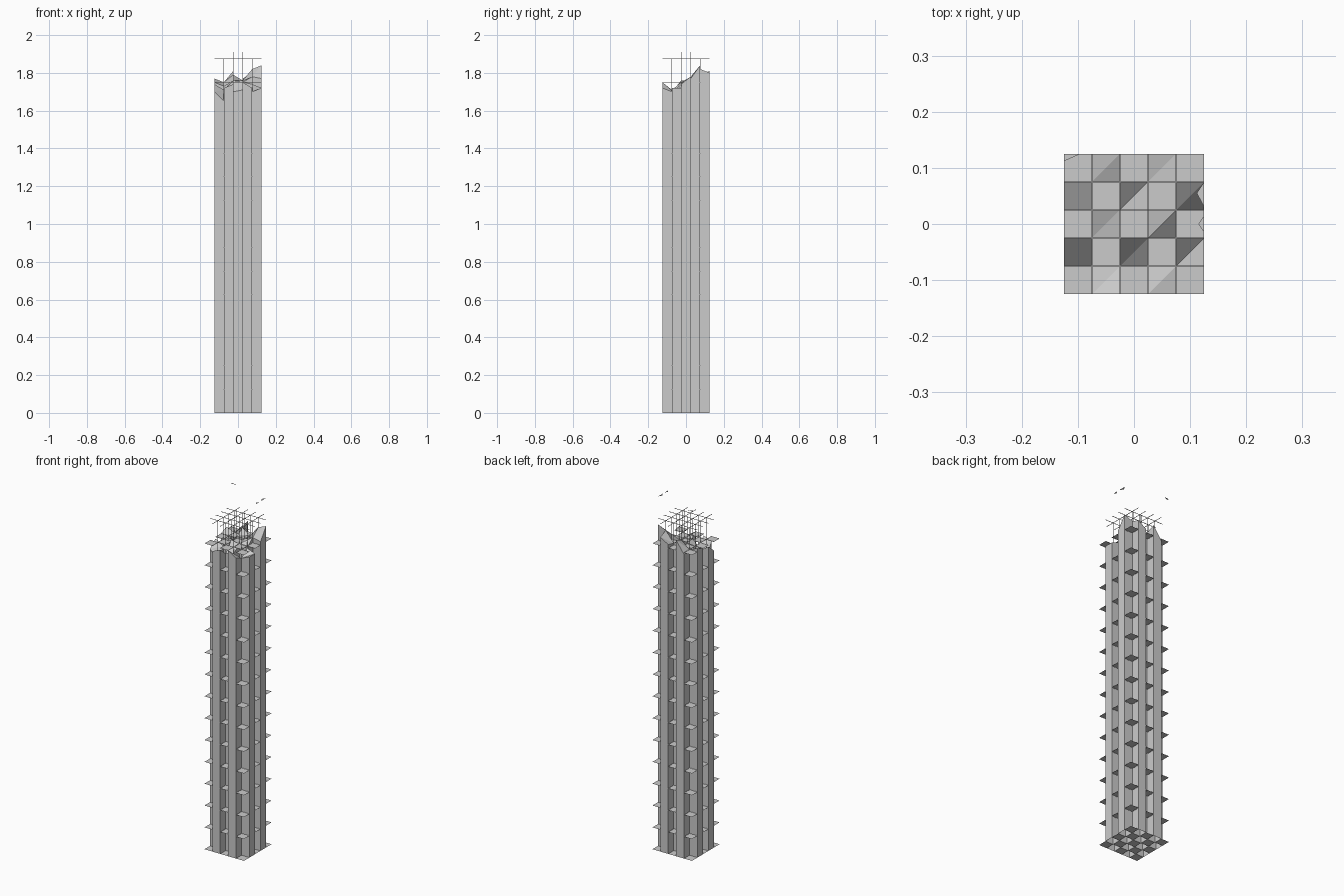
import bpy, bmesh

if "Cube" in bpy.data.objects:
    bpy.data.objects.remove(bpy.data.objects["Cube"])

N, CELL, H, LEVEL = 5, 0.05, 0.125, 0.125
LINES = [-H + CELL * i for i in range(N + 1)]

# broken-top heights at grid corners, rows run front to back
TOP = [
    [1.76, 1.72, 1.74, 1.75, 1.72, 1.74],
    [1.70, 1.65, 1.70, 1.71, 1.70, 1.72],
    [1.74, 1.71, 1.76, 1.75, 1.74, 1.72],
    [1.75, 1.73, 1.76, 1.76, 1.78, 1.77],
    [1.77, 1.75, 1.79, 1.76, 1.82, 1.84],
    [1.77, 1.74, 1.81, 1.77, 1.80, 1.82],
]


def finish(bm, name, weld=True):
    if weld:
        bmesh.ops.remove_doubles(bm, verts=bm.verts, dist=0.00001)
    mesh = bpy.data.meshes.new(name)
    bm.to_mesh(mesh)
    bm.free()
    ob = bpy.data.objects.new(name, mesh)
    bpy.context.collection.objects.link(ob)
    return ob


def face(bm, *pts):
    bm.faces.new([bm.verts.new(p) for p in pts])


def bar(bm, lo, hi):
    geo = bmesh.ops.create_cube(bm, size=1)
    for v in geo["verts"]:
        v.co = [lo[k] if v.co[k] < 0 else hi[k] for k in range(3)]


# hollow concrete tubes on the odd squares of the checkerboard plan
tubes = bmesh.new()
for i in range(N):
    for j in range(N):
        if (i + j) % 2 == 0:
            continue
        ring = [(i, j), (i + 1, j), (i + 1, j + 1), (i, j + 1)]
        cap = []
        for k, (a, b) in enumerate(ring):
            c, d = ring[(k + 1) % 4]
            p, q = (LINES[a], LINES[b]), (LINES[c], LINES[d])
            for n in range(14):
                z0, z1 = n * LEVEL, (n + 1) * LEVEL
                zp, zq = (z1, z1) if n < 13 else (TOP[b][a], TOP[d][c])
                face(tubes, (*p, z0), (*q, z0), (*q, zq), (*p, zp))
            cap.append((*p, TOP[b][a]))
        # fractured cap
        face(tubes, cap[0], cap[1], cap[2])
        face(tubes, cap[0], cap[2], cap[3])
finish(tubes, "concrete_tubes")

# thin floor plates on the even squares
plates = bmesh.new()
for i in range(N):
    for j in range(N):
        if (i + j) % 2:
            continue
        x0, x1, y0, y1 = LINES[i], LINES[i + 1], LINES[j], LINES[j + 1]
        for n in range(15):
            z = n * LEVEL
            face(plates, (x0, y0, z), (x1, y0, z), (x1, y1, z), (x0, y1, z))
finish(plates, "floor_plates", weld=False)

# reinforcing bars: horizontal mats and upright rods
bars = bmesh.new()
R = 0.001
for n in range(1, 16):
    z = n * LEVEL
    for t in LINES[1:-1]:
        bar(bars, (t - R, -H, z - R), (t + R, H, z + R))
        bar(bars, (-H, t - R, z - R), (H, t + R, z + R))
for i, x in enumerate(LINES[1:-1]):
    for j, y in enumerate(LINES[1:-1]):
        top = 1.91 if (i, j) in ((1, 2), (2, 2), (2, 1)) else 1.876
        bar(bars, (x - R, y - R, 0), (x + R, y + R, top))
finish(bars, "reinforcing_bars", weld=False)

# loose slivers above the break
bits = bmesh.new()
face(bits, (-0.125, 0.125, 2), (-0.125, 0.112, 2), (-0.095, 0.125, 2))
face(bits, (0.125, 0.03, 2), (0.125, 0.075, 2), (0.112, 0.055, 2))
face(bits, (0.125, -0.015, 2), (0.125, 0.015, 2), (0.115, 0.0, 2))
finish(bits, "top_slivers", weld=False)
